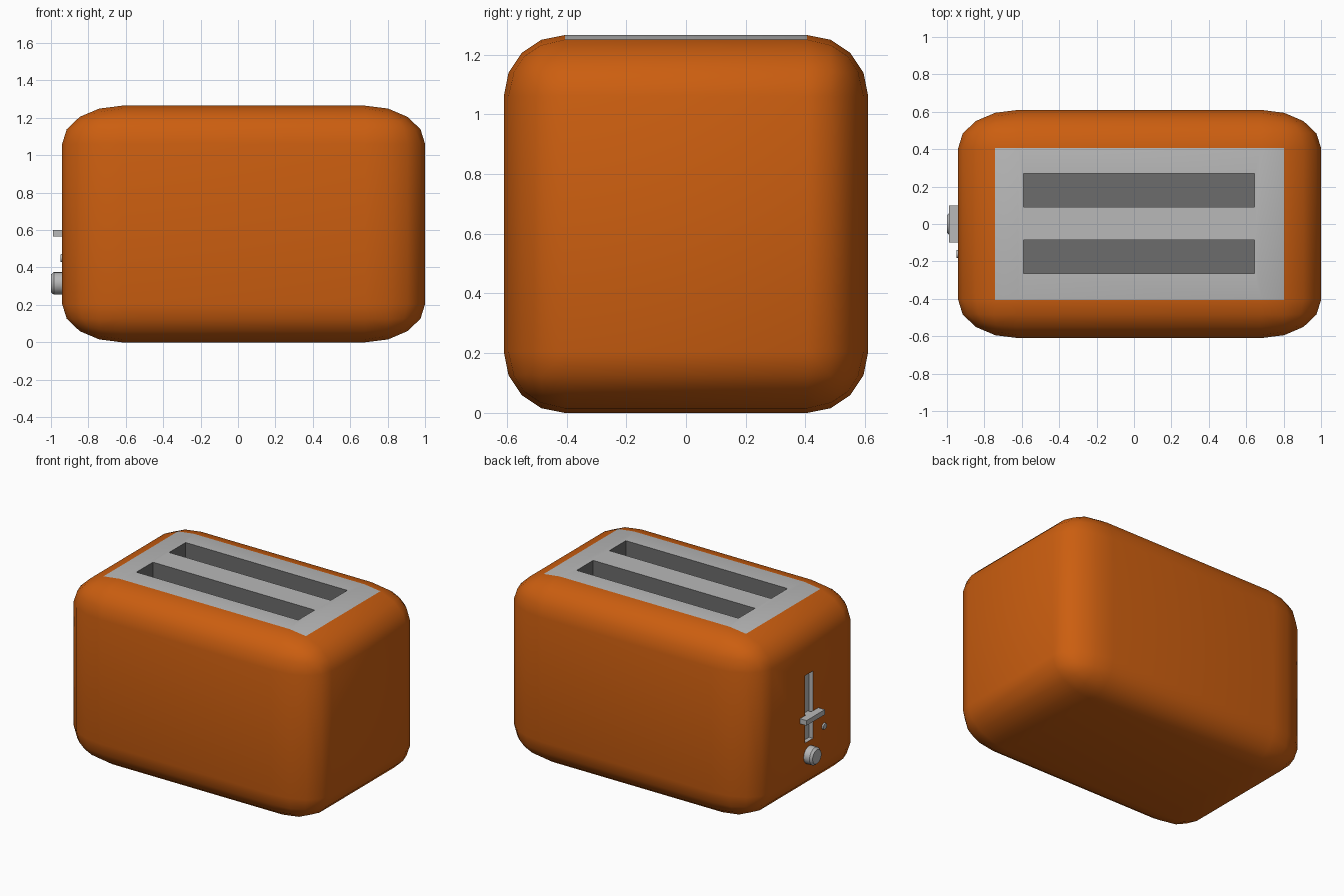
import bpy, bmesh, math
from mathutils import Matrix, Vector

default = bpy.data.objects.get("Cube")
if default:
    bpy.data.objects.remove(default, do_unlink=True)


def material(name, color):
    m = bpy.data.materials.new(name)
    m.use_nodes = True
    m.diffuse_color = (*color, 1)
    m.node_tree.nodes["Principled BSDF"].inputs["Base Color"].default_value = (*color, 1)
    return m


ORANGE, METAL, DARK = range(3)
MATERIALS = [material("orange enamel", (0.6, 0.112, 0.005)),
             material("light metal", (0.48, 0.48, 0.48)),
             material("dark slot", (0.15, 0.15, 0.15))]


def finish(name, bm, mat):
    """Turn a bmesh into an object whose faces all use one material."""
    mesh = bpy.data.meshes.new(name)
    for f in bm.faces:
        f.material_index = mat
    bm.to_mesh(mesh)
    bm.free()
    for m in MATERIALS:
        mesh.materials.append(m)
    obj = bpy.data.objects.new(name, mesh)
    bpy.context.collection.objects.link(obj)
    return obj


def box_mesh(low, high):
    low, high = Vector(low), Vector(high)
    bm = bmesh.new()
    bmesh.ops.create_cube(bm, size=1)
    bmesh.ops.scale(bm, vec=high - low, verts=bm.verts)
    bmesh.ops.translate(bm, vec=(low + high) / 2, verts=bm.verts)
    return bm


def box(name, low, high, mat):
    return finish(name, box_mesh(low, high), mat)


def disc(name, y, z, x_in, x_out, radius, tip, sides):
    """Round control on the end wall, tapering to radius tip at the outside."""
    bm = bmesh.new()
    bmesh.ops.create_cone(bm, cap_ends=True, segments=sides, radius1=radius,
                          radius2=tip, depth=x_in - x_out)
    turn = Matrix.Rotation(-math.pi / 2, 4, 'Y')
    place = Matrix.Translation(((x_in + x_out) / 2, y, z))
    bmesh.ops.transform(bm, matrix=place @ turn, verts=bm.verts)
    return finish(name, bm, METAL)


def activate(obj):
    bpy.ops.object.select_all(action='DESELECT')
    obj.select_set(True)
    bpy.context.view_layer.objects.active = obj


def smooth(obj):
    activate(obj)
    bpy.ops.object.shade_smooth_by_angle(angle=math.radians(30))


def cut(obj, cutter):
    mod = obj.modifiers.new("cut", 'BOOLEAN')
    mod.operation = 'DIFFERENCE'
    mod.solver = 'EXACT'
    mod.object = cutter
    activate(obj)
    bpy.ops.object.modifier_apply(modifier=mod.name)
    bpy.data.objects.remove(cutter, do_unlink=True)


# Body: rounded box, stretched lengthwise so the end curves are longer
STRETCH = 1.57
HEIGHT = 1.265
bm = box_mesh((-0.97 / STRETCH, -0.61, 0), (0.97 / STRETCH, 0.61, HEIGHT))
bmesh.ops.bevel(bm, geom=bm.edges[:], offset=0.204, segments=4, profile=0.5, affect='EDGES')
bmesh.ops.scale(bm, vec=(STRETCH, 1, 1), verts=bm.verts)
bmesh.ops.translate(bm, vec=(0.03, 0, 0), verts=bm.verts)
body = finish("body", bm, ORANGE)

# Metal top panel: the top face and the first curved strip at each end
for face in body.data.polygons:
    if face.center.z > HEIGHT - 0.02 and abs(face.center.y) < 0.39:
        face.material_index = METAL

# Bread slots
for side in (-1, 1):
    y = 0.178 * side + 0.003
    cut(body, box("slot_cutter", (-0.59, y - 0.09, 0.6), (0.645, y + 0.09, 1.5), DARK))

# Lever track in the end wall
cut(body, box("track_cutter", (-1.1, -0.043, 0.41), (-0.91, 0.043, 0.875), METAL))
smooth(body)

# Lever, browning knob and small button
box("lever_handle", (-0.99, -0.1, 0.565), (-0.938, 0.1, 0.6), METAL)
box("lever_stem", (-0.95, -0.03, 0.568), (-0.905, 0.03, 0.597), METAL)
smooth(disc("knob", 0, 0.315, -0.93, -0.985, 0.06, 0.06, 24))
smooth(disc("knob_cap", 0, 0.315, -0.985, -1.0, 0.06, 0.048, 24))
smooth(disc("button", -0.16, 0.45, -0.93, -0.95, 0.025, 0.02, 16))
